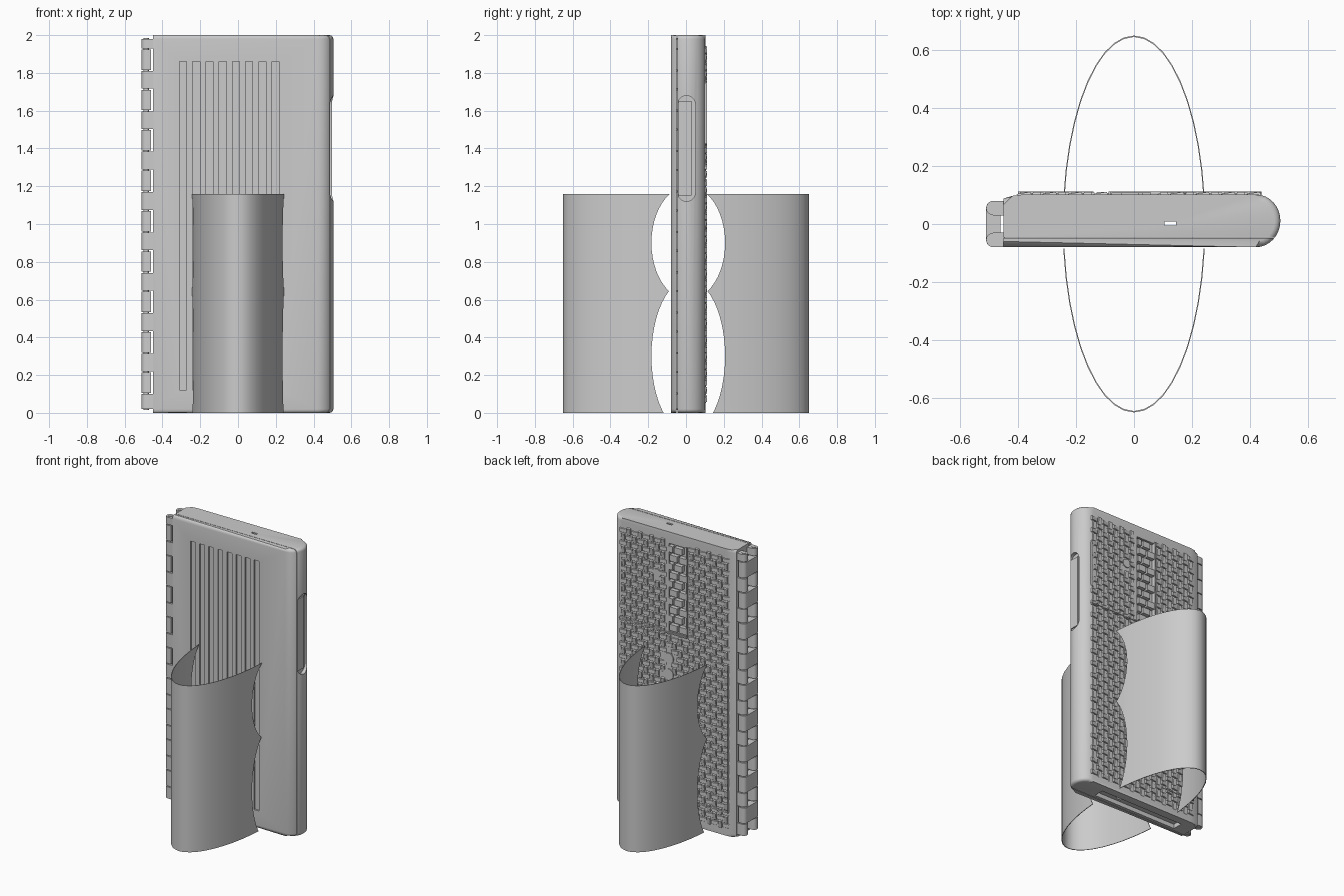
import bpy, bmesh
from math import sin, cos, pi
from mathutils import Vector

old = bpy.data.objects.get("Cube")
if old:
    bpy.data.objects.remove(old, do_unlink=True)

grey = bpy.data.materials.new("plain_grey")
grey.use_nodes = True
grey.diffuse_color = (0.6, 0.6, 0.6, 1)
for node in grey.node_tree.nodes:
    if node.type == 'BSDF_PRINCIPLED':
        node.inputs["Base Color"].default_value = grey.diffuse_color


def finish(name, bm):
    bmesh.ops.recalc_face_normals(bm, faces=bm.faces)
    mesh = bpy.data.meshes.new(name)
    bm.to_mesh(mesh)
    bm.free()
    mesh.materials.append(grey)
    ob = bpy.data.objects.new(name, mesh)
    bpy.context.collection.objects.link(ob)
    return ob


def place(axis, u, v, w):
    return Vector({'x': (w, u, v), 'y': (u, w, v), 'z': (u, v, w)}[axis])


def add_prism(bm, pts, lo, hi, axis='z'):
    a = [bm.verts.new(place(axis, u, v, lo)) for u, v in pts]
    b = [bm.verts.new(place(axis, u, v, hi)) for u, v in pts]
    n = len(pts)
    bm.faces.new(a)
    bm.faces.new(b[::-1])
    for i in range(n):
        j = (i + 1) % n
        bm.faces.new((a[i], a[j], b[j], b[i]))


def prism(name, pts, lo, hi, axis='z'):
    bm = bmesh.new()
    add_prism(bm, pts, lo, hi, axis)
    return finish(name, bm)


def rect(u0, u1, v0, v1):
    return [(u0, v0), (u1, v0), (u1, v1), (u0, v1)]


def arc(cu, cv, ru, rv, a0, a1, n):
    return [(cu + ru * cos(a0 + (a1 - a0) * i / n), cv + rv * sin(a0 + (a1 - a0) * i / n))
            for i in range(n + 1)]


def ellipse(cu, cv, ru, rv, n):
    return arc(cu, cv, ru, rv, 0, 2 * pi, n)[:-1]


def activate(ob):
    bpy.ops.object.select_all(action='DESELECT')
    ob.select_set(True)
    bpy.context.view_layer.objects.active = ob


def cut(ob, cutter):
    cutter.hide_render = True
    mod = ob.modifiers.new("cut", 'BOOLEAN')
    mod.operation = 'DIFFERENCE'
    mod.solver = 'EXACT'
    mod.object = cutter
    activate(ob)
    bpy.ops.object.modifier_apply(modifier=mod.name)
    bpy.data.objects.remove(cutter, do_unlink=True)


def smooth(ob):
    activate(ob)
    bpy.ops.object.shade_smooth_by_angle(angle=0.6)


# Slab case: rounded right side, softened top and bottom rims
LEFT, BACK = -0.45, 0.102
outline = [(LEFT, -0.08)] + arc(0.42, 0.011, 0.085, 0.091, -pi / 2, pi / 2, 16)
outline += [(-0.38, BACK), (-0.42, 0.097), (LEFT, 0.088)]
bm = bmesh.new()
add_prism(bm, outline, 0, 2)
rims = [e for e in bm.edges if abs(e.verts[0].co.z - e.verts[1].co.z) < 0.01
        and max(v.co.x for v in e.verts) > LEFT + 0.01]
bmesh.ops.bevel(bm, geom=rims, offset=0.02, segments=3, profile=0.5, affect='EDGES',
                clamp_overlap=False)
case = finish("slab_case", bm)

# Front grooves
for i in range(8):
    x = -0.31 + 0.07 * i
    cut(case, prism("groove_cutter", rect(x, x + 0.038, 0.12, 1.86), -0.1, -0.07, 'y'))

# Side slot, bottom slot, small through hole, brick window, cover seam
slot = arc(0.0025, 1.632, 0.0475, 0.0475, 0, pi, 10) + arc(0.0025, 1.168, 0.0475, 0.0475, pi, 2 * pi, 10)
cut(case, prism("side_slot_cutter", slot, 0.48, 0.6, 'x'))
cut(case, prism("bottom_slot_cutter", rect(-0.35, 0.3, -0.025, 0.045), -0.1, 0.03))
cut(case, prism("pin_hole_cutter", rect(0.105, 0.145, -0.006, 0.009), -0.1, 2.1))
cut(case, prism("window_cutter", rect(-0.08, 0.06, 1.31, 1.92), 0.08, 0.2, 'y'))
cut(case, prism("seam_cutter", rect(-0.6, 0.6, -0.049, -0.046), -0.1, 2.1))
smooth(case)
prism("side_slider", rect(-0.04, 0.028, 1.15, 1.65), 0.475, 0.488, 'x')

# Woven back texture: small leaning tiles in alternating directions
DISCS = [(0.15, 1.69, 0.03), (0.06, 1.12, 0.038), (0.06, 1.01, 0.038)]
STEP, COLS, ROWS = 0.044, 19, 43
bm = bmesh.new()
for i in range(COLS):
    for j in range(ROWS):
        x, z = -0.38 + STEP * i, 0.07 + STEP * j
        if -0.105 < x < 0.085 and 1.29 < z < 1.945:
            continue
        if any((x - dx) ** 2 + (z - dz) ** 2 < (r + 0.012) ** 2 for dx, dz, r in DISCS):
            continue
        flip = (i + j) % 2
        h, w = (0.027, 0.015) if flip else (0.015, 0.027)
        base = [bm.verts.new((x + u * w, BACK - 0.002, z + v * h))
                for u, v in rect(-1, 1, -1, 1)]
        top = []
        for u, v in rect(-1, 1, -1, 1):
            lean = v if flip else u
            top.append(bm.verts.new((x + u * w * 0.8, BACK + 0.0055 + 0.0035 * lean, z + v * h * 0.8)))
        bm.faces.new(top)
        for k in range(4):
            m = (k + 1) % 4
            bm.faces.new((base[k], base[m], top[m], top[k]))
finish("woven_back", bm)

# Staggered bricks in the back window
bm = bmesh.new()
for row in range(10):
    z = 1.318 + 0.0605 * row
    shift = 0.035 if row % 2 else 0
    for x in (-0.078 + shift, -0.008 + shift):
        add_prism(bm, rect(x, min(x + 0.058, 0.058), z, z + 0.043), 0.075, 0.108, 'y')
finish("window_bricks", bm)

# Thin panel borders, side bar and round studs on the back
bm = bmesh.new()
BORDERS = [(-0.08, 0.44, 1.295, 1.303), (-0.088, -0.08, 1.3, 1.93),
           (-0.4, -0.14, 1.18, 1.188), (-0.4, -0.14, 0.735, 0.747),
           (-0.4, -0.14, 0.16, 0.168), (-0.4, -0.393, 0.16, 1.188)]
for b in BORDERS:
    add_prism(bm, rect(*b), 0.09, 0.112, 'y')
finish("panel_borders", bm)
bar = arc(0.43, 1.74, 0.01, 0.01, 0, pi, 6) + arc(0.43, 1.43, 0.01, 0.01, pi, 2 * pi, 6)
prism("side_bar", bar, 0.09, 0.11, 'y')
bm = bmesh.new()
for x, z, r in DISCS:
    add_prism(bm, ellipse(x, z, r, r, 20), 0.09, 0.109, 'y')
finish("round_studs", bm)

# Double hinge: fixed knuckles in two columns, links bridging both
LINKS = [0.16 + 0.21375 * i for i in range(9)]
HALF, GAP = 0.06, 0.006
edges = [0.02] + [e for z in LINKS for e in (z - HALF, z + HALF)] + [1.98]
for side, name in ((-1, "front_knuckles"), (1, "back_knuckles")):
    c = 0.055 * side
    shape = [(LEFT + 0.005, c + 0.025)] + arc(-0.485, c, 0.025, 0.025, pi / 2, 1.5 * pi, 10)
    shape.append((LEFT + 0.005, c - 0.025))
    bm = bmesh.new()
    for lo, hi in zip(edges[::2], edges[1::2]):
        add_prism(bm, shape, lo, hi)
    smooth(finish(name, bm))
    smooth(prism("hinge_pin", ellipse(-0.485, c, 0.014, 0.014, 16), 0.016, 1.984))
link = [(-0.46, 0.08)] + arc(-0.485, 0.055, 0.025, 0.025, pi / 2, pi, 6)
link += arc(-0.485, -0.055, 0.025, 0.025, pi, 1.5 * pi, 6) + [(-0.46, -0.08)]
bm = bmesh.new()
for z in LINKS:
    add_prism(bm, link, z - HALF + GAP, z + HALF - GAP)
smooth(finish("hinge_links", bm))

# Thin oval sleeve with scalloped side openings
sleeve = prism("oval_sleeve", ellipse(0, 0, 0.246, 0.65, 44), 0, 1.16)
cut(sleeve, prism("sleeve_core", ellipse(0, 0, 0.242, 0.645, 44), -0.1, 1.3))
for z, rz in ((0.9, 0.3), (0.3, 0.405)):
    cut(sleeve, prism("scallop_cutter", ellipse(0.012, z, 0.195, rz, 48), -0.5, 0.5, 'x'))
smooth(sleeve)
